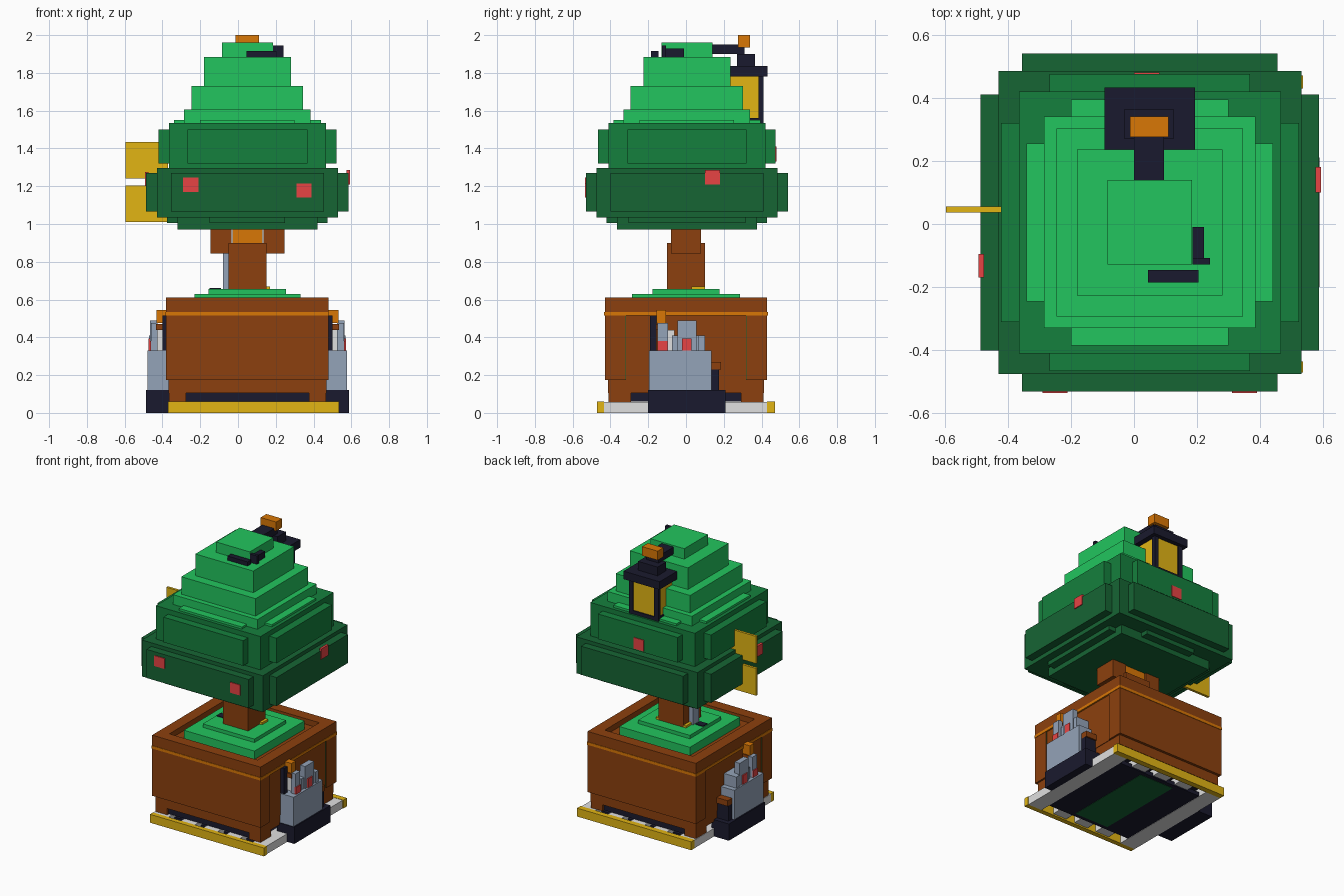
import bpy
import bmesh

default = bpy.data.objects.get("Cube")
if default:
    bpy.data.objects.remove(default, do_unlink=True)

# Palette
PALETTE = {
    "light green": "22C55E", "green": "15803D", "dark green": "166534",
    "brown": "8C400E", "orange": "D97706", "yellow": "E2B514",
    "red": "E84444", "grey": "94A3B8", "white": "E0E0E0", "navy": "1A1A2E",
}


def linear(value):
    return value / 12.92 if value <= .04045 else ((value + .055) / 1.055) ** 2.4


def make_material(name, code):
    color = [linear(channel / 255) for channel in bytes.fromhex(code)] + [1]
    mat = bpy.data.materials.new(name)
    mat.use_nodes = True
    mat.diffuse_color = color
    mat.node_tree.nodes["Principled BSDF"].inputs["Base Color"].default_value = color
    return mat


MATERIALS = {name: make_material(name, code) for name, code in PALETTE.items()}
CENTRE_X = .05


def box(name, color, x, y, z):
    """Axis-aligned block given by its extent along each axis."""
    bm = bmesh.new()
    bmesh.ops.create_cube(bm, size=1)
    for vert in bm.verts:
        for axis, (low, high) in enumerate((x, y, z)):
            vert.co[axis] = high if vert.co[axis] > 0 else low
    mesh = bpy.data.meshes.new(name)
    bm.to_mesh(mesh)
    bm.free()
    mesh.materials.append(MATERIALS[color])
    obj = bpy.data.objects.new(name, mesh)
    bpy.context.collection.objects.link(obj)
    return obj


def slab(name, color, half_x, half_y, z, centre_y=.005):
    """Block centred on the trunk axis."""
    return box(name, color, (CENTRE_X - half_x, CENTRE_X + half_x),
               (centre_y - half_y, centre_y + half_y), z)


def tier(name, color, core, core_z, side, end, arm_z):
    """Foliage layer: a core with a raised panel on each of its four sides."""
    slab(name + "_core", color, *core, core_z)
    slab(name + "_side_panels", color, *side, arm_z)
    slab(name + "_end_panels", color, *end, arm_z)


def pair(name, color, x, y, z):
    """Block on the left and its mirror image on the right."""
    box("left_" + name, color, x, y, z)
    mirrored = [2 * CENTRE_X - value for value in reversed(x)]
    box("right_" + name, color, mirrored, y, z)


# Foliage
tier("foliage_underside", "dark green", core=(.37, .37), core_z=(.97, 1.035),
     side=(.425, .31), end=(.2, .425), arm_z=(1.005, 1.035))
tier("lower_foliage", "dark green", core=(.48, .48), core_z=(1.035, 1.296),
     side=(.536, .405), end=(.405, .535), arm_z=(1.065, 1.27))
tier("middle_foliage", "green", core=(.415, .415), core_z=(1.296, 1.535),
     side=(.472, .315), end=(.317, .47), arm_z=(1.32, 1.5))
tier("upper_foliage", "light green", core=(.335, .335), core_z=(1.535, 1.605),
     side=(.39, .25), end=(.25, .39), arm_z=(1.535, 1.55))
slab("foliage_step", "light green", .295, .298, (1.605, 1.73))
slab("foliage_shoulder", "light green", .23, .231, (1.73, 1.885))
slab("foliage_crown", "light green", .134, .134, (1.885, 1.96))

# Berries
box("front_berry_a", "red", (-.29, -.21), (-.536, -.52), (1.17, 1.245))
box("front_berry_b", "red", (.31, .39), (-.536, -.52), (1.14, 1.215))
box("left_berry", "red", (.575, .592), (.1, .18), (1.21, 1.285))
box("right_berry", "red", (-.493, -.475), (-.17, -.095), (1.2, 1.275))
box("back_berry", "red", (0, .08), (.465, .48), (1.33, 1.41))

# Hanging signs
for name, z in (("upper_sign", (1.24, 1.435)), ("lower_sign", (1.01, 1.205))):
    box(name, "yellow", (-.595, -.37), (.037, .055), z)

# Dark trinket on the crown
box("trinket_bar", "navy", (.045, .205), (-.185, -.145), (1.885, 1.915))
box("trinket_arm", "navy", (.185, .222), (-.11, -.01), (1.885, 1.93))
box("trinket_tip", "navy", (.185, .24), (-.128, -.107), (1.885, 1.945))

# Lantern
box("lantern_glass", "yellow", (-.055, .155), (.225, .4), (1.555, 1.78))
box("lantern_base", "navy", (-.065, .165), (.25, .408), (1.535, 1.56))
for name, x in (("lantern_post_a", (-.067, -.035)), ("lantern_post_b", (.135, .167))):
    box(name, "navy", x, (.383, .41), (1.535, 1.78))
box("lantern_roof", "navy", (-.093, .193), (.235, .432), (1.78, 1.837))
box("lantern_cap", "navy", (-.03, .125), (.27, .365), (1.837, 1.9))
box("lantern_arm", "navy", (0, .095), (.135, .31), (1.9, 1.95))
box("lantern_knob", "orange", (-.013, .11), (.275, .34), (1.935, 2))

# Trunk and branches
slab("trunk", "brown", .1, .1, (.64, .9), centre_y=0)
pair("branch", "brown", (.135, .245), (-.08, .08), (.845, .98))
slab("trunk_heart", "orange", .08, .07, (.9, .98), centre_y=0)
slab("root_glow", "yellow", .12, .035, (.655, .67), centre_y=.065)
box("trunk_plate", "grey", (-.08, -.05), (-.035, .035), (.655, .85))
box("trunk_plate_foot", "navy", (-.15, -.09), (-.03, .02), (.65, .66))

# Soil
slab("soil", "light green", .28, .285, (.56, .63), centre_y=0)
slab("soil_mound", "light green", .205, .178, (.63, .655), centre_y=0)

# Planter
slab("planter_body", "brown", .422, .42, (.175, .57), centre_y=0)
slab("planter_plinth", "brown", .418, .412, (.105, .175), centre_y=0)
for name, color, reach, z in (("rim", "brown", .43, (.535, .61)),
                              ("rim_band", "orange", .433, (.515, .535))):
    inner = .35
    for label, sign in (("front", -1), ("back", 1)):
        y = sorted((sign * inner, sign * reach))
        box(label + "_" + name, color, (CENTRE_X - reach, CENTRE_X + reach), y, z)
    pair(name, color, (CENTRE_X + inner, CENTRE_X + reach), (-inner, inner), z)
for label, sign in (("front", -1), ("back", 1)):
    slab(label + "_wall", "brown", .43, .055, (.175, .515), centre_y=sign * .375)
    pair(label + "_seam", "dark green", (.46, .476), sorted((sign * .33, sign * .318)),
         (.175, .515))
    pair(label + "_foot", "brown", (.375, .466), sorted((sign * .29, sign * .41)),
         (.058, .105))
slab("planter_underside", "navy", .34, .395, (.06, .105), centre_y=0)

# Pallet
for label, y in (("front", (-.47, -.435)), ("back", (.43, .47))):
    box(label + "_pallet_rail", "yellow", (-.37, .535), y, (0, .06))
for label, x in (("right", (-.37, -.25)), ("left", (.42, .53))):
    box(label + "_pallet_board", "white", x, (-.435, .43), (0, .058))
for index in range(3):
    start = -.15 + index * .18
    box(f"pallet_slat_{index}", "white", (start, start + .11), (-.435, .43), (.01, .058))
box("pallet_bottom", "navy", (-.25, .42), (-.36, .36), (.002, .03))
box("pallet_moss", "dark green", (-.05, .22), (-.33, .33), (0, .03))

# Figure on each side of the planter
pair("statue_base", "navy", (.45, .587), (-.2, .21), (0, .12))
pair("statue_body", "grey", (.46, .578), (-.195, .135), (.12, .33))
pair("statue_chest", "grey", (.47, .555), (-.075, .1), (.33, .41))
pair("statue_head", "grey", (.525, .565), (-.045, .055), (.33, .49))
pair("statue_arm", "grey", (.525, .56), (-.15, -.095), (.33, .475))
pair("statue_shoulder", "grey", (.52, .57), (.065, .1), (.27, .41))
pair("statue_emblem", "red", (.56, .573), (-.022, .028), (.33, .395))
pair("statue_cuff", "red", (.555, .566), (-.15, -.097), (.33, .38))
pair("statue_scroll", "white", (.47, .53), (-.125, -.06), (.33, .44))
pair("tool_handle", "navy", (.47, .5), (-.19, -.155), (.33, .515))
pair("tool_shelf", "brown", (.47, .535), (-.16, -.11), (.44, .47))
pair("tool_head", "orange", (.475, .532), (-.155, -.107), (.475, .545))
pair("lever", "brown", (.47, .56), (.1, .185), (.23, .27))
pair("lever_knob", "orange", (.52, .565), (.065, .12), (.243, .27))
pair("lever_post", "navy", (.47, .56), (.135, .175), (.12, .23))
